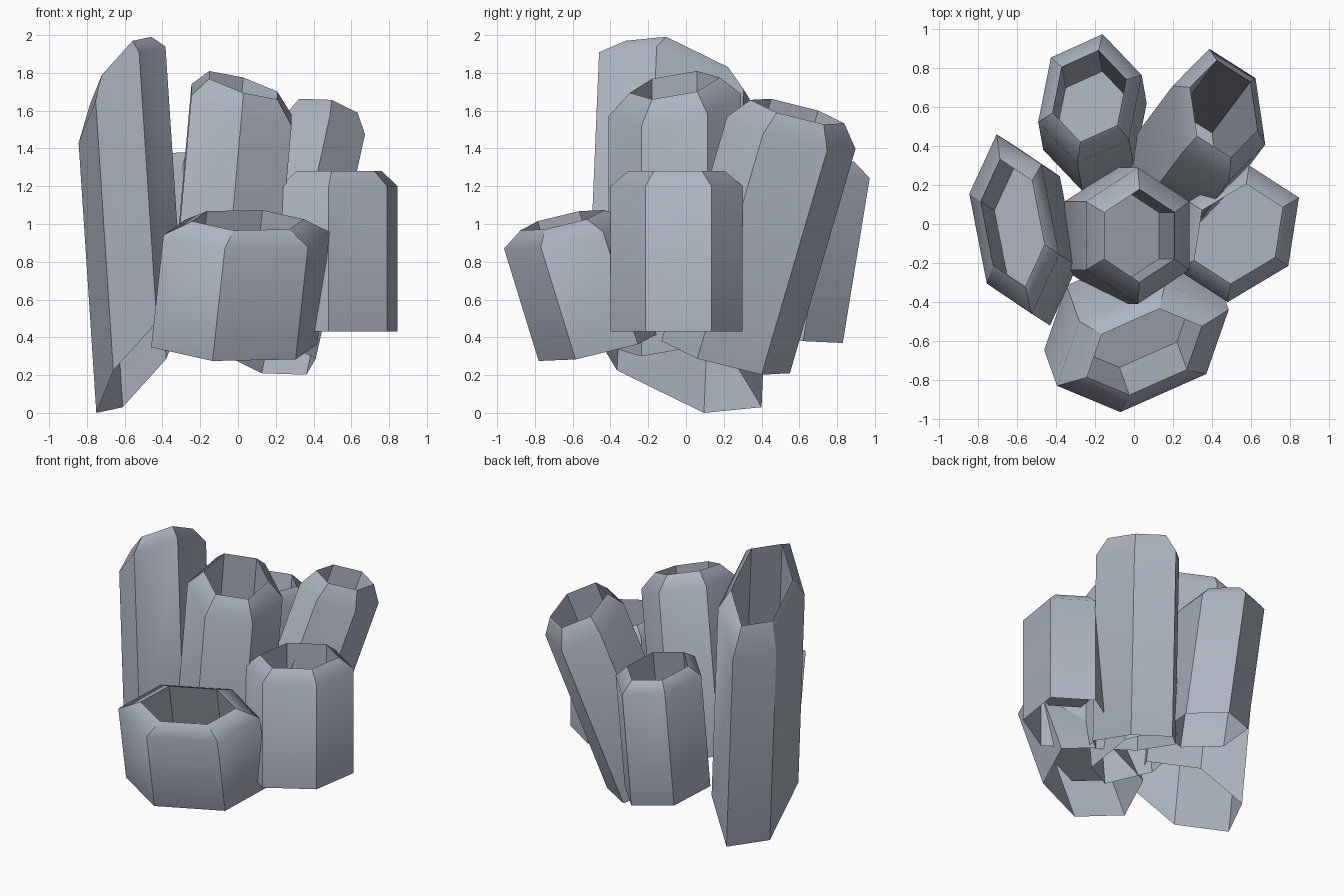
import bpy, bmesh
from mathutils import Vector as V

if "Cube" in bpy.data.objects:
    bpy.data.objects.remove(bpy.data.objects["Cube"])

stone = bpy.data.materials.new("blue_grey_stone")
stone.diffuse_color = (0.42, 0.46, 0.53, 1)
stone.use_nodes = True
stone.node_tree.nodes["Principled BSDF"].inputs["Base Color"].default_value = stone.diffuse_color

DEPTH = 0.69   # hollow depth relative to column length


def column(name, base, rim, shoulder, inset, a, b):
    """Leaning hollow hexagonal column, open below; a and b span the hexagon."""
    base, rim, a, b = V(base), V(rim), V(a), V(b)
    axis = rim - base
    hexagon = [a, a + b, b, -a, -a - b, -b]
    bm = bmesh.new()

    def ring(t, s):
        return [bm.verts.new(base + axis * t + h * s) for h in hexagon]

    rings = [ring(0, 1), ring(shoulder, 1), ring(1, inset), ring(1 - DEPTH, inset)]
    # rings run clockwise from above, so this winding faces outward
    for lo, hi in zip(rings, rings[1:]):
        for i in range(6):
            j = (i + 1) % 6
            bm.faces.new((lo[j], lo[i], hi[i], hi[j]))
    bm.faces.new(rings[3][::-1])   # cavity floor, facing up
    # smooth only across the rounded shoulder
    soft = set(rings[1])
    for f in bm.faces:
        f.smooth = True
    for e in bm.edges:
        e.smooth = e.verts[0] in soft and e.verts[1] in soft
    me = bpy.data.meshes.new(name)
    bm.to_mesh(me)
    bm.free()
    me.materials.append(stone)
    bpy.context.collection.objects.link(bpy.data.objects.new(name, me))


# name, base centre, rim centre, shoulder fraction, rim scale, two half-vectors
column("right_column", (.535, -.05, .43), (.535, -.05, 1.28), .906, .73,
       (.055, .35, 0), (.255, -.165, 0))
column("front_column", (-.02, -.45, .355), (.053, -.655, 1.02), .895, .67,
       (.115, .33, .08), (.325, -.135, -.072))
column("left_tall_column", (-.52, -.06, .255), (-.622, .005, 1.81), .919, .71,
       (-.09, .46, -.225), (.23, -.155, .255))
column("centre_column", (-.09, -.06, .41), (.028, -.06, 1.735), .921, .68,
       (0, .35, .06), (.265, -.175, -.11))
column("back_left_column", (-.2, .50, .405), (-.228, .655, 1.355), .92, .71,
       (.065, .33, -.035), (.2, -.21, .01))
column("back_right_column", (.175, .21, .295), (.46, .59, 1.595), .914, .73,
       (-.05, .34, -.085), (.237, -.15, -.008))
